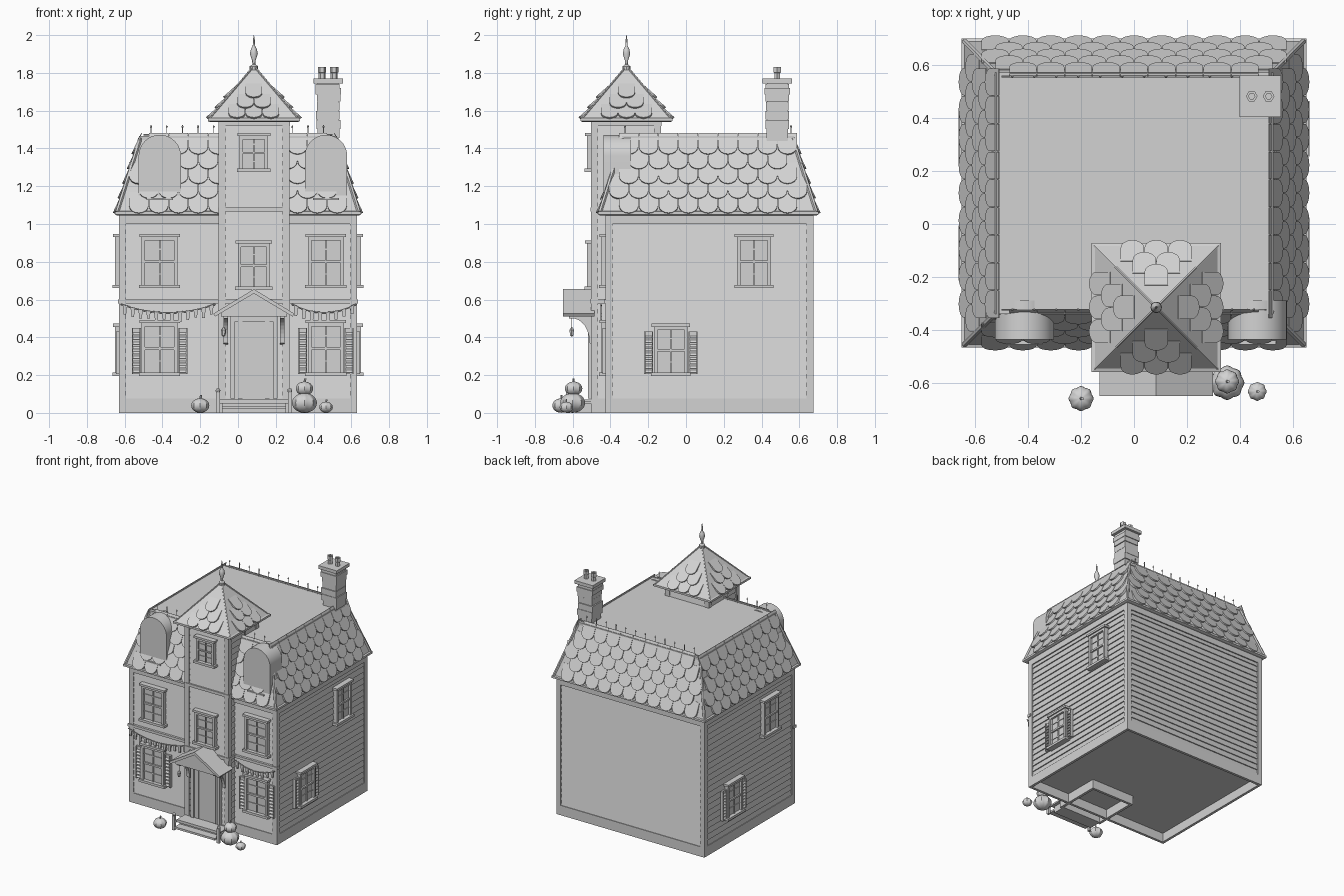
import bpy, bmesh, math, random
from mathutils import Matrix, Vector

cube = bpy.data.objects.get("Cube")
if cube:
    bpy.data.objects.remove(cube, do_unlink=True)
random.seed(4)

GREY = (0.65, 0.65, 0.65, 1)
mat = bpy.data.materials.new("plain grey")
mat.use_nodes = True
mat.diffuse_color = GREY
mat.node_tree.nodes["Principled BSDF"].inputs["Base Color"].default_value = GREY


def finish(name, bm, matrix=Matrix(), smooth=False):
    bmesh.ops.recalc_face_normals(bm, faces=bm.faces)
    bm.transform(matrix)
    me = bpy.data.meshes.new(name)
    bm.to_mesh(me)
    bm.free()
    me.materials.append(mat)
    ob = bpy.data.objects.new(name, me)
    bpy.context.collection.objects.link(ob)
    if smooth:
        for p in me.polygons:
            p.use_smooth = True
        me.set_sharp_from_angle(angle=math.radians(35))
    return ob


def box(bm, x0, x1, y0, y1, z0, z1):
    m = Matrix.Translation(((x0 + x1) / 2, (y0 + y1) / 2, (z0 + z1) / 2))
    bmesh.ops.create_cube(bm, size=1, matrix=m @ Matrix.Diagonal((x1 - x0, y1 - y0, z1 - z0, 1)))


def skin(bm, rings):
    """Join closed loops of points into a capped tube."""
    loops = [[bm.verts.new(p) for p in r] for r in rings]
    n = len(loops[0])
    for a, b in zip(loops, loops[1:]):
        for i in range(n):
            bm.faces.new((a[i], a[(i + 1) % n], b[(i + 1) % n], b[i]))
    bm.faces.new(loops[0])
    bm.faces.new(loops[-1])


def rect(r, grow, z):
    x0, x1, y0, y1 = r
    return [(x0 - grow, y0 - grow, z), (x1 + grow, y0 - grow, z),
            (x1 + grow, y1 + grow, z), (x0 - grow, y1 + grow, z)]


def prism(bm, pts, d0, d1, m=Matrix()):
    skin(bm, [[m @ Vector((p, d, q)) for p, q in pts] for d in (d0, d1)])


def lathe(bm, profile, x, y, n=10):
    skin(bm, [[(x + r * math.cos(math.tau * i / n), y + r * math.sin(math.tau * i / n), z)
               for i in range(n)] for r, z in profile])


def rod(bm, p, q, r, n=6):
    p, q = Vector(p), Vector(q)
    m = Matrix.Translation((p + q) / 2) @ (q - p).to_track_quat('Z', 'Y').to_matrix().to_4x4()
    bmesh.ops.create_cone(bm, cap_ends=True, segments=n, radius1=r, radius2=r, depth=(q - p).length, matrix=m)


BODY = (-0.617, 0.617, -0.413, 0.663)
TOWER = (-0.09, 0.26, -0.49, -0.145)
EAVE = (-0.64, 0.64, -0.455, 0.69)
DECK = (-0.517, 0.517, -0.332, 0.565)
CX = 0.084


# Clapboard walls, open foundations and corner boards
def walls(name, r, z0, z1):
    bm = bmesh.new()
    n = round((z1 - z0) / 0.044)
    h = (z1 - z0) / n
    rings = []
    for i in range(n):
        rings += [rect(r, 0.008, z0 + i * h), rect(r, 0, z0 + (i + 1) * h)]
    skin(bm, rings)
    finish(name + "_clapboards", bm)
    bm = bmesh.new()
    x0, x1, y0, y1 = r
    for x, sx in ((x0, 1), (x1, -1)):
        for y, sy in ((y0, 1), (y1, -1)):
            xs, ys = sorted((x - sx * 0.012, x + sx * 0.025)), sorted((y - sy * 0.012, y + sy * 0.025))
            box(bm, *xs, *ys, z0, z1)
    finish(name + "_corner_boards", bm)
    bm = bmesh.new()
    g, t = 0.012, 0.02
    for x in (x0 - g, x1 + g - t):
        box(bm, x, x + t, y0 - g, y1 + g, 0, z0 + 0.005)
    for y in (y0 - g, y1 + g - t):
        box(bm, x0 - g, x1 + g, y, y + t, 0, z0 + 0.005)
    finish(name + "_foundation", bm)


walls("house", BODY, 0.07, 1.06)
walls("tower", TOWER, 0.07, 1.55)

# Belt courses and friezes
bm = bmesh.new()
box(bm, -0.635, 0.635, -0.432, -0.4, 0.58, 0.6)
skin(bm, [rect(BODY, 0.012, 1.0), rect(BODY, 0.012, 1.05)])
for z, g in ((0.58, 0.016), (1.065, 0.016), (1.52, 0.014)):
    skin(bm, [rect(TOWER, g, z), rect(TOWER, g, z + 0.022)])
finish("belt_courses", bm)


# Shingled roofs
def shingle_side(bm, a, b, c, d, rows, width, lift=0.016):
    a, b, c, d = map(Vector, (a, b, c, d))
    u = (b - a).normalized()
    rise = (c + d) / 2 - (a + b) / 2
    v, pitch = rise.normalized(), rise.length / rows
    nrm = u.cross(v)
    shape = [(width * 0.49 * math.cos(t), width * 0.42 * math.sin(t))
             for t in (math.pi * (1 + k / 8) for k in range(9))]
    top = pitch * 0.95
    shape += [(width * 0.49, top), (-width * 0.49, top)]
    for r in range(rows):
        mid = (a + b) / 2 + rise * (r / rows) + v * width * 0.3
        half = (b - a).lerp(c - d, (r + 0.5) / rows).length / 2
        for k in range(-10, 11):
            s = (k + 0.5 * (r % 2)) * width
            if abs(s) + width * 0.36 > half:
                continue
            base = mid + u * s
            low = [base + u * p + v * q for p, q in shape]
            high = [pt + nrm * (0.004 + lift * (top - q) / (top + width * 0.42))
                    for pt, (p, q) in zip(low, shape)]
            skin(bm, [low, high])


def shingled_roof(name, lower, z0, upper, z1, rows, width, cap_r):
    bm = bmesh.new()
    skin(bm, [rect(lower, 0, z0 - 0.02), rect(lower, 0.012, z0 - 0.015),
              rect(lower, 0.012, z0), rect(lower, 0, z0 + 0.004), rect(upper, 0, z1)])
    finish(name + "_slopes", bm)
    lo, hi = rect(lower, 0, z0), rect(upper, 0, z1)
    bm, caps = bmesh.new(), bmesh.new()
    for i in range(4):
        j = (i + 1) % 4
        shingle_side(bm, lo[i], lo[j], hi[j], hi[i], rows, width)
        rod(caps, Vector(lo[i]), hi[i], cap_r)
    finish(name + "_shingles", bm)
    finish(name + "_hip_caps", caps)


shingled_roof("main_roof", EAVE, 1.065, DECK, 1.455, 5, 0.105, 0.011)
shingled_roof("tower_roof", (CX - 0.232, CX + 0.232, -0.547, -0.083), 1.56,
              (CX - 0.006, CX + 0.006, -0.321, -0.309), 1.83, 5, 0.09, 0.006)

# Flat deck edge and iron cresting
bm = bmesh.new()
skin(bm, [rect(DECK, 0.008, 1.445), rect(DECK, 0.008, 1.465)])
finish("deck_edge", bm)
bm = bmesh.new()
for y in (DECK[2] + 0.008, DECK[3] - 0.008):
    rod(bm, (-0.5, y, 1.472), (0.5, y, 1.472), 0.004)
    for i in range(12):
        x = -0.46 + i * 0.083
        rod(bm, (x, y, 1.46), (x, y, 1.525), 0.0025)
        bmesh.ops.create_icosphere(bm, subdivisions=1, radius=0.006,
                                   matrix=Matrix.Translation((x, y, 1.515)))
finish("roof_cresting", bm)

# Tower finial
bm = bmesh.new()
lathe(bm, [(0.022, 1.815), (0.022, 1.835), (0.008, 1.845), (0.009, 1.865), (0.021, 1.9),
           (0.016, 1.925), (0.006, 1.945), (0.005, 1.975), (0.001, 2.0)], CX, -0.315)
finish("tower_finial", bm, smooth=True)

# Chimney of uneven courses with a cap and two pots
bm = bmesh.new()
x, y = 0.477, 0.483
for i in range(13):
    z, w = 1.12 + i * 0.048, 0.06 + random.uniform(-0.004, 0.004)
    dx = random.uniform(-0.004, 0.004)
    box(bm, x + dx - w, x + dx + w, y - w, y + w, z, z + 0.046)
box(bm, x - 0.055, x + 0.055, y - 0.055, y + 0.055, 1.12, 1.75)
box(bm, x - 0.068, x + 0.068, y - 0.068, y + 0.068, 1.685, 1.72)
box(bm, x - 0.078, x + 0.078, y - 0.078, y + 0.078, 1.745, 1.77)
for dx in (-0.032, 0.032):
    lathe(bm, [(0.018, 1.76), (0.018, 1.8), (0.022, 1.803), (0.022, 1.83), (0.012, 1.83), (0.012, 1.79)], x + dx, y, 6)
finish("chimney", bm)


# Sash windows with optional louvred shutters
def window(name, matrix, w, h, shutters=False):
    bm = bmesh.new()
    a, t = w / 2, 0.018
    box(bm, -a, a, -0.012, 0.01, 0, h)
    for s in (-1, 1):
        box(bm, min(s * a, s * (a - t)), max(s * a, s * (a - t)), -0.028, 0.005, 0, h)
    box(bm, -a, a, -0.028, 0.005, h - 0.022, h)
    box(bm, -a - 0.012, a + 0.012, -0.038, 0.005, h - 0.004, h + 0.012)
    box(bm, -a - 0.014, a + 0.014, -0.04, 0.005, -0.01, 0.008)
    box(bm, -a, a, -0.024, 0, h * 0.47, h * 0.52)
    box(bm, -0.004, 0.004, -0.02, 0, 0, h)
    for f in (0.25, 0.74):
        box(bm, -a, a, -0.017, 0, h * f - 0.003, h * f + 0.003)
    finish(name, bm, matrix)
    if not shutters:
        return
    bm = bmesh.new()
    for s in (-1, 1):
        x0, x1 = sorted((s * (a + 0.004), s * (a + 0.052)))
        box(bm, x0, x1, -0.012, 0, 0.0, h - 0.03)
        for xa in (x0, x1 - 0.007):
            box(bm, xa, xa + 0.007, -0.022, 0, 0, h - 0.03)
        for i in range(9):
            z = 0.008 + i * (h - 0.05) / 9
            prism(bm, [(-0.022, z), (-0.008, z + 0.018), (-0.008, z)], -x1, -x0, Matrix.Rotation(math.pi / 2, 4, 'Z'))
    finish(name + "_shutters", bm, matrix)


T = Matrix.Translation
for side, x in (("right", -0.415), ("left", 0.465)):
    window(f"{side}_lower_window", T((x, -0.42, 0.205)), 0.19, 0.275, True)
    window(f"{side}_upper_window", T((x, -0.42, 0.67)), 0.19, 0.265)
window("tower_middle_window", T((CX, -0.497, 0.66)), 0.17, 0.24)
window("tower_top_window", T((CX, -0.497, 1.285)), 0.15, 0.185)
for side, s in (("left", 1), ("right", -1)):
    turn = Matrix.Rotation(s * math.pi / 2, 4, 'Z')
    window(f"{side}_side_upper_window", T((s * 0.624, 0.125 + s * 0.235, 0.67)) @ turn, 0.18, 0.265)
    window(f"{side}_side_lower_window", T((s * 0.624, 0.125 - s * 0.205, 0.205)) @ turn, 0.18, 0.255, True)

# Arched dormers
for side, x in (("right", -0.414), ("left", 0.466)):
    bm = bmesh.new()
    arch = lambda r: [(x + r * math.cos(math.pi * k / 20), 1.36 + r * math.sin(math.pi * k / 20)) for k in range(21)]
    prism(bm, arch(0.112) + [(x - 0.112, 1.15), (x + 0.112, 1.15)], -0.437, -0.29)
    box(bm, x - 0.07, x + 0.07, -0.455, -0.42, 1.128, 1.138)
    finish(side + "_dormer", bm, smooth=True)

# Front door with its frame
bm = bmesh.new()
yw = -0.495
box(bm, CX - 0.125, CX - 0.1, yw - 0.025, yw, 0.075, 0.5)
box(bm, CX + 0.1, CX + 0.125, yw - 0.025, yw, 0.075, 0.5)
box(bm, CX - 0.125, CX + 0.125, yw - 0.025, yw, 0.485, 0.515)
box(bm, CX - 0.1, CX + 0.1, yw - 0.012, yw, 0.075, 0.49)
for s in (-1, 1):
    box(bm, CX + s * 0.072 - 0.012, CX + s * 0.072 + 0.012, yw - 0.018, yw, 0.075, 0.485)
finish("front_door", bm)

# Gabled porch canopy on curved brackets
bm = bmesh.new()
for s in (-1, 1):
    prism(bm, [(CX, 0.655), (CX + s * 0.215, 0.525), (CX + s * 0.205, 0.51), (CX, 0.632)], -0.65, -0.485)
prism(bm, [(CX, 0.635), (CX + 0.175, 0.53), (CX + 0.175, 0.51), (CX - 0.175, 0.51), (CX - 0.175, 0.53)], -0.63, -0.485)
finish("porch_canopy", bm)
bm = bmesh.new()
curve = [(-0.6 + 0.09 * math.sin(t), 0.37 + 0.13 * math.cos(t)) for t in (math.pi / 2 * k / 8 for k in range(9))]
turn = Matrix.Rotation(math.pi / 2, 4, 'Z')
for bx in (CX - 0.15, CX + 0.15):
    prism(bm, [(-0.49, 0.36), (-0.49, 0.515), (-0.62, 0.515), (-0.62, 0.5)] + curve, -bx - 0.012, -bx + 0.012, turn)
finish("porch_brackets", bm)

# Hanging lantern
bm = bmesh.new()
lathe(bm, [(0.002, 0.51), (0.002, 0.455), (0.014, 0.44), (0.01, 0.41), (0.004, 0.405)], CX - 0.16, -0.605, 6)
finish("porch_lantern", bm)

# Doorstep and railing posts
bm = bmesh.new()
box(bm, CX - 0.185, CX + 0.185, -0.6, -0.49, 0.05, 0.07)
box(bm, CX - 0.17, CX + 0.17, -0.585, -0.49, 0, 0.05)
box(bm, CX - 0.17, CX + 0.17, -0.645, -0.58, 0.02, 0.035)
finish("doorstep", bm)
bm = bmesh.new()
for s in (-1, 1):
    px = CX + s * 0.19
    box(bm, px - 0.01, px + 0.01, -0.635, -0.615, 0, 0.11)
    bmesh.ops.create_icosphere(bm, subdivisions=2, radius=0.013, matrix=T((px, -0.625, 0.118)))
    box(bm, px - 0.005, px + 0.005, -0.62, -0.49, 0.05, 0.062)
finish("step_posts", bm)

# Bunting along the front
bm = bmesh.new()
for x0, x1 in ((-0.62, -0.12), (0.285, 0.625)):
    n = 12 if x1 < 0 else 8
    pts = [Vector((x0 + (x1 - x0) * i / n, -0.448, 0.575 - 0.18 * (i / n) * (1 - i / n))) for i in range(n + 1)]
    for p, q in zip(pts, pts[1:]):
        rod(bm, p, q, 0.004)
        m = (p + q) / 2
        length = random.uniform(0.035, 0.055)
        prism(bm, [(m.x - 0.011, m.z), (m.x + 0.011, m.z), (m.x + 0.007, m.z - length), (m.x - 0.007, m.z - length)],
              m.y - 0.004, m.y + 0.004)
finish("bunting", bm)


# Ribbed pumpkins beside the step
def pumpkin(name, x, y, z, r, squash=0.8):
    bm = bmesh.new()
    bmesh.ops.create_uvsphere(bm, u_segments=32, v_segments=12, radius=r)
    for v in bm.verts:
        rib = 0.95 + 0.05 * math.cos(8 * math.atan2(v.co.y, v.co.x))
        v.co = Vector((v.co.x * rib, v.co.y * rib, v.co.z * squash))
    rod(bm, (0, 0, r * squash * 0.9), (r * 0.1, 0, r * (squash + 0.35)), r * 0.13)
    finish(name, bm, T((x, y, z)), smooth=True)


pumpkin("right_pumpkin", -0.2, -0.66, 0.039, 0.048)
pumpkin("large_pumpkin", 0.352, -0.6, 0.053, 0.066)
pumpkin("stacked_pumpkin", 0.352, -0.595, 0.129, 0.046)
pumpkin("small_pumpkin", 0.466, -0.633, 0.03, 0.036)
